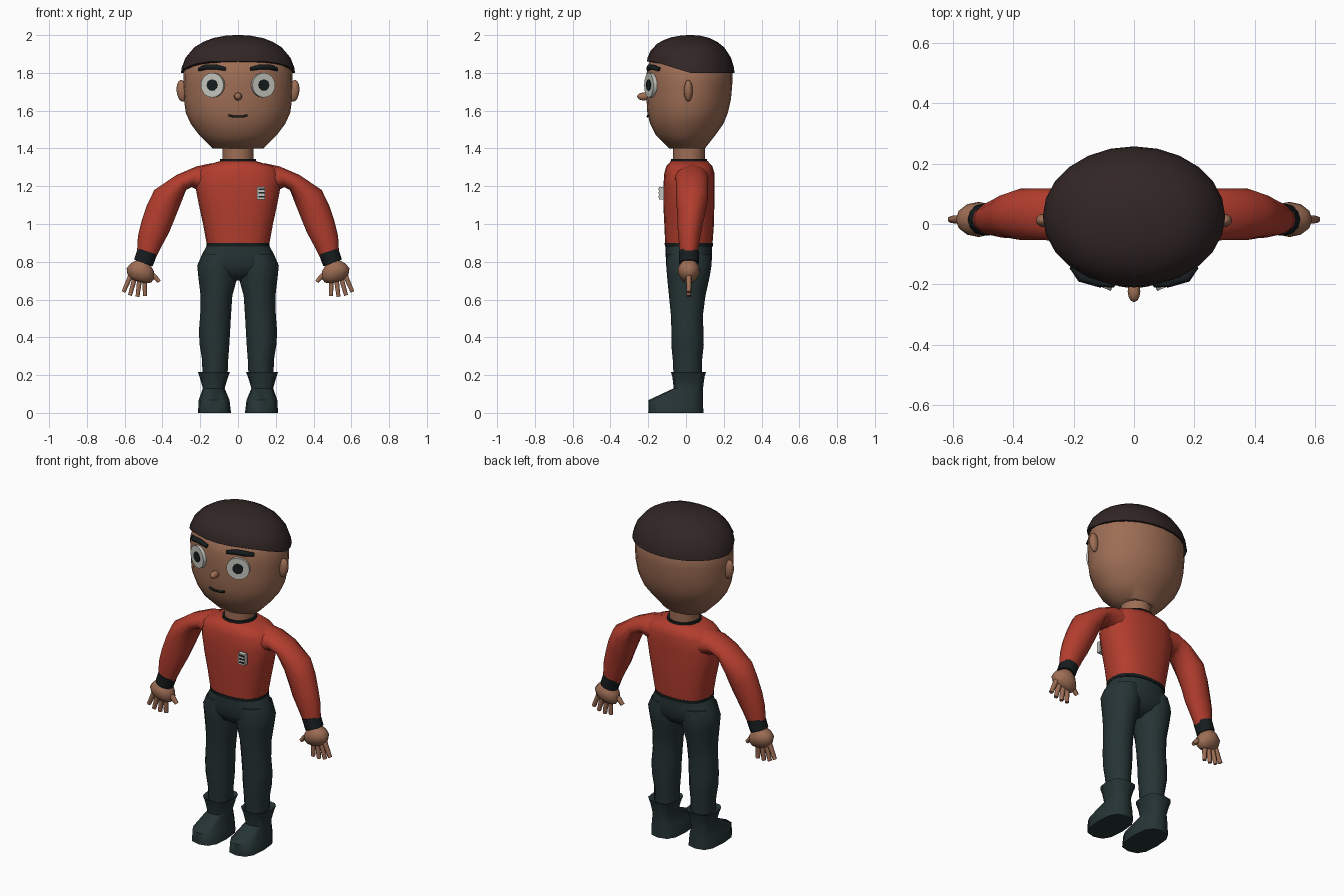
import bpy, bmesh, math
from mathutils import Matrix

if "Cube" in bpy.data.objects:
    bpy.data.objects.remove(bpy.data.objects["Cube"])


def material(name, rgb):
    m = bpy.data.materials.new(name)
    m.diffuse_color = (*rgb, 1)
    m.use_nodes = True
    m.node_tree.nodes["Principled BSDF"].inputs["Base Color"].default_value = m.diffuse_color
    return m


SKIN = material("tan skin", (0.34, 0.155, 0.09))
RED = material("red cloth", (0.45, 0.047, 0.027))
TROUSER = material("dark teal cloth", (0.019, 0.034, 0.035))
BLACK = material("black trim", (0.008, 0.012, 0.013))
HAIR = material("dark brown hair", (0.032, 0.019, 0.019))
WHITE = material("eye white", (0.55, 0.56, 0.51))
SILVER = material("silver badge", (0.55, 0.55, 0.52))


def finish(name, bm, mat, angle=50):
    bmesh.ops.recalc_face_normals(bm, faces=bm.faces[:])
    me = bpy.data.meshes.new(name)
    bm.to_mesh(me)
    bm.free()
    me.materials.append(mat)
    ob = bpy.data.objects.new(name, me)
    bpy.context.collection.objects.link(ob)
    bpy.ops.object.select_all(action='DESELECT')
    ob.select_set(True)
    bpy.context.view_layer.objects.active = ob
    bpy.ops.object.shade_smooth_by_angle(angle=math.radians(angle))
    return ob


def skin_rings(name, rings, mat, angle=50):
    """Join rings of points into a closed skin."""
    bm = bmesh.new()
    vs = [[bm.verts.new(p) for p in r] for r in rings]
    n = len(vs[0])
    for a, b in zip(vs, vs[1:]):
        for i in range(n):
            j = (i + 1) % n
            bm.faces.new((a[i], a[j], b[j], b[i]))
    bm.faces.new(vs[0])
    bm.faces.new(vs[-1])
    return finish(name, bm, mat, angle)


def power(v, p):
    return math.copysign(abs(v) ** (2 / p), v)


def limb(name, sections, mat, s=1, n=12, p=2, angle=50):
    """Sections: (xa, za, xb, zb, y, ry), two opposite edge points and a depth."""
    rings = []
    for xa, za, xb, zb, y, ry in sections:
        ring = []
        for i in range(n):
            t = 2 * math.pi * i / n
            c, d = power(math.cos(t), p) / 2, power(math.sin(t), p)
            ring.append((s * ((xa + xb) / 2 + (xb - xa) * c), y + ry * d,
                         (za + zb) / 2 + (zb - za) * c))
        rings.append(ring)
    return skin_rings(name, rings, mat, angle)


def stack(name, levels, mat, **kw):
    """Levels: (z, x0, x1, y0, y1)."""
    return limb(name, [(x0, z, x1, z, (y0 + y1) / 2, (y1 - y0) / 2)
                       for z, x0, x1, y0, y1 in levels], mat, **kw)


def body(name, levels, mat, **kw):
    """Symmetric levels: (z, half width, y0, y1)."""
    return stack(name, [(z, -w, w, a, b) for z, w, a, b in levels], mat, **kw)


def tube(name, points, radius, mat, radii=None):
    cu = bpy.data.curves.new(name, 'CURVE')
    cu.dimensions = '3D'
    cu.bevel_depth = radius
    cu.bevel_resolution = 1
    cu.use_fill_caps = True
    sp = cu.splines.new('POLY')
    sp.points.add(len(points) - 1)
    for i, pt in enumerate(points):
        sp.points[i].co = (*pt, 1)
        sp.points[i].radius = radii[i] if radii else 1
    cu.materials.append(mat)
    ob = bpy.data.objects.new(name, cu)
    bpy.context.collection.objects.link(ob)


def ball(name, loc, size, mat, rot=0, axis='Y'):
    bm = bmesh.new()
    bmesh.ops.create_uvsphere(bm, u_segments=12, v_segments=8, radius=1)
    bmesh.ops.transform(bm, verts=bm.verts, matrix=Matrix.Translation(loc)
                        @ Matrix.Rotation(rot, 4, axis) @ Matrix.Diagonal((*size, 1)))
    finish(name, bm, mat)


def disc(name, loc, r, depth, turn, mat):
    bm = bmesh.new()
    bmesh.ops.create_cone(bm, cap_ends=True, segments=20, radius1=r, radius2=r, depth=depth)
    bmesh.ops.transform(bm, verts=bm.verts, matrix=Matrix.Translation(loc)
                        @ Matrix.Rotation(turn, 4, 'Z') @ Matrix.Rotation(math.pi / 2, 4, 'X'))
    finish(name, bm, mat)


def box(name, loc, size, mat):
    bm = bmesh.new()
    bmesh.ops.create_cube(bm, size=1)
    bmesh.ops.transform(bm, verts=bm.verts, matrix=Matrix.Translation(loc)
                        @ Matrix.Diagonal((*size, 1)))
    finish(name, bm, mat)


# Head and neck
body("head", [(1.40, .135, -.09, .10), (1.47, .205, -.16, .155), (1.53, .25, -.19, .198),
              (1.59, .277, -.205, .222), (1.66, .286, -.209, .238), (1.74, .29, -.21, .245),
              (1.80, .289, -.208, .246), (1.86, .265, -.193, .22), (1.92, .2, -.13, .15)],
     SKIN, n=24)
body("neck", [(1.30, .083, -.07, .10), (1.43, .083, -.07, .10)], SKIN, n=16)

# Hair cap with a rim rising toward the brow
rings = []
for r, h in [(1, 0), (.985, .15), (.92, .4), (.77, .67), (.62, .81), (.45, .915), (.22, .985), (.05, 1)]:
    ring = []
    for i in range(24):
        t = 2 * math.pi * i / 24
        x, y = .302 * math.cos(t), .025 + .232 * math.sin(t)
        rim = 1.80 + .06 * min(1, max(0, (.02 - y) / .19))
        ring.append((x * r, .025 + (y - .025) * r, rim + (2 - rim) * h))
    rings.append(ring)
skin_rings("hair", rings, HAIR)

# Face
ball("nose", (0, -.223, 1.675), (.021, .036, .021), SKIN)
tube("mouth", [(-.05, -.2, 1.576), (-.025, -.204, 1.569), (.025, -.204, 1.569), (.05, -.2, 1.576)],
     .006, BLACK)
turn = math.radians(22)
for s, side in ((1, "left"), (-1, "right")):
    disc(side + "_eye", (s * .132, -.185, 1.735), .065, .026, s * turn, WHITE)
    disc(side + "_pupil", (s * .133, -.1875, 1.735), .03, .028, s * turn, BLACK)
    tube(side + "_brow", [(s * .065, -.2, 1.82), (s * .12, -.193, 1.832),
                          (s * .175, -.178, 1.83), (s * .205, -.14, 1.818)],
         .015, BLACK, [.7, 1, 1, .7])
    ball(side + "_ear", (s * .297, .012, 1.705), (.028, .023, .058), SKIN, s * .1)

# Torso, collar, waistband
body("shirt", [(.89, .165, -.11, .14), (1.0, .185, -.115, .148), (1.10, .207, -.12, .15),
               (1.20, .226, -.12, .15), (1.27, .222, -.115, .15), (1.305, .19, -.105, .14),
               (1.333, .095, -.08, .115)], RED, n=20, p=2.4)
body("collar", [(1.322, .098, -.082, .112), (1.345, .095, -.08, .11)], BLACK, n=16)
body("waistband", [(.882, .168, -.112, .142), (.9, .168, -.113, .143)], BLACK, n=20, p=2.4)

# Chest badge
box("badge", (.122, -.13, 1.163), (.044, .026, .066), SILVER)
for k in range(3):
    box("badge_bar", (.124, -.143, 1.145 + .02 * k), (.03, .006, .008), BLACK)

# Trouser seat
body("trouser_seat", [(.89, .163, -.108, .138), (.84, .19, -.108, .138), (.78, .215, -.105, .135),
                      (.73, .15, -.08, .1), (.70, .03, -.03, .05)], TROUSER, n=20, p=2.2)

for s, side in ((1, "left"), (-1, "right")):
    # Leg and boot
    stack(side + "_leg", [(.84, .01, .19, -.1, .13), (.78, .0, .216, -.105, .135),
                          (.72, .003, .21, -.1, .125), (.62, .03, .198, -.09, .103),
                          (.52, .037, .2, -.08, .09), (.43, .042, .207, -.077, .092),
                          (.36, .046, .203, -.078, .094), (.28, .052, .19, -.07, .085),
                          (.18, .056, .188, -.065, .085)], TROUSER, s=s)
    stack(side + "_boot", [(.205, .065, .185, -.06, .08), (.217, .042, .213, -.08, .106),
                           (.19, .053, .203, -.072, .098), (.13, .071, .186, -.065, .09),
                           (.068, .045, .208, -.198, .09), (0, .037, .212, -.2, .092)],
          TROUSER, s=s, p=2.8)
    # Sleeve, cuff
    limb(side + "_sleeve", [(.15, 1.15, .14, 1.322, .03, .09), (.245, 1.195, .22, 1.305, .03, .088),
                            (.275, 1.18, .325, 1.26, .032, .085), (.31, 1.09, .443, 1.18, .032, .085),
                            (.338, 1.02, .482, 1.10, .028, .075), (.365, .955, .512, 1.01, .02, .065),
                            (.40, .89, .53, .935, .017, .056), (.44, .81, .535, .845, .015, .045)],
         RED, s=s)
    limb(side + "_cuff", [(.428, .838, .53, .872, .015, .053), (.452, .776, .55, .812, .015, .053)],
         BLACK, s=s)
    # Hand
    limb(side + "_palm", [(.465, .785, .535, .81, .015, .04), (.445, .75, .57, .79, .015, .057),
                          (.44, .715, .59, .765, .015, .058), (.46, .69, .585, .73, .015, .04),
                          (.49, .685, .56, .705, .015, .022)], SKIN, s=s)
    for k, (x0, z0, x1, z1) in enumerate([(.565, .735, .606, .64), (.545, .72, .572, .622),
                                          (.52, .715, .532, .615), (.495, .71, .492, .618)]):
        tube(f"{side}_finger_{k + 1}", [(s * x0, .015, z0), (s * x1, .015, z1)], .014, SKIN, [1.1, .85])
    tube(side + "_thumb", [(s * .475, .01, .745), (s * .44, .01, .72), (s * .417, .01, .694)],
         .015, SKIN, [1.2, 1, .8])
